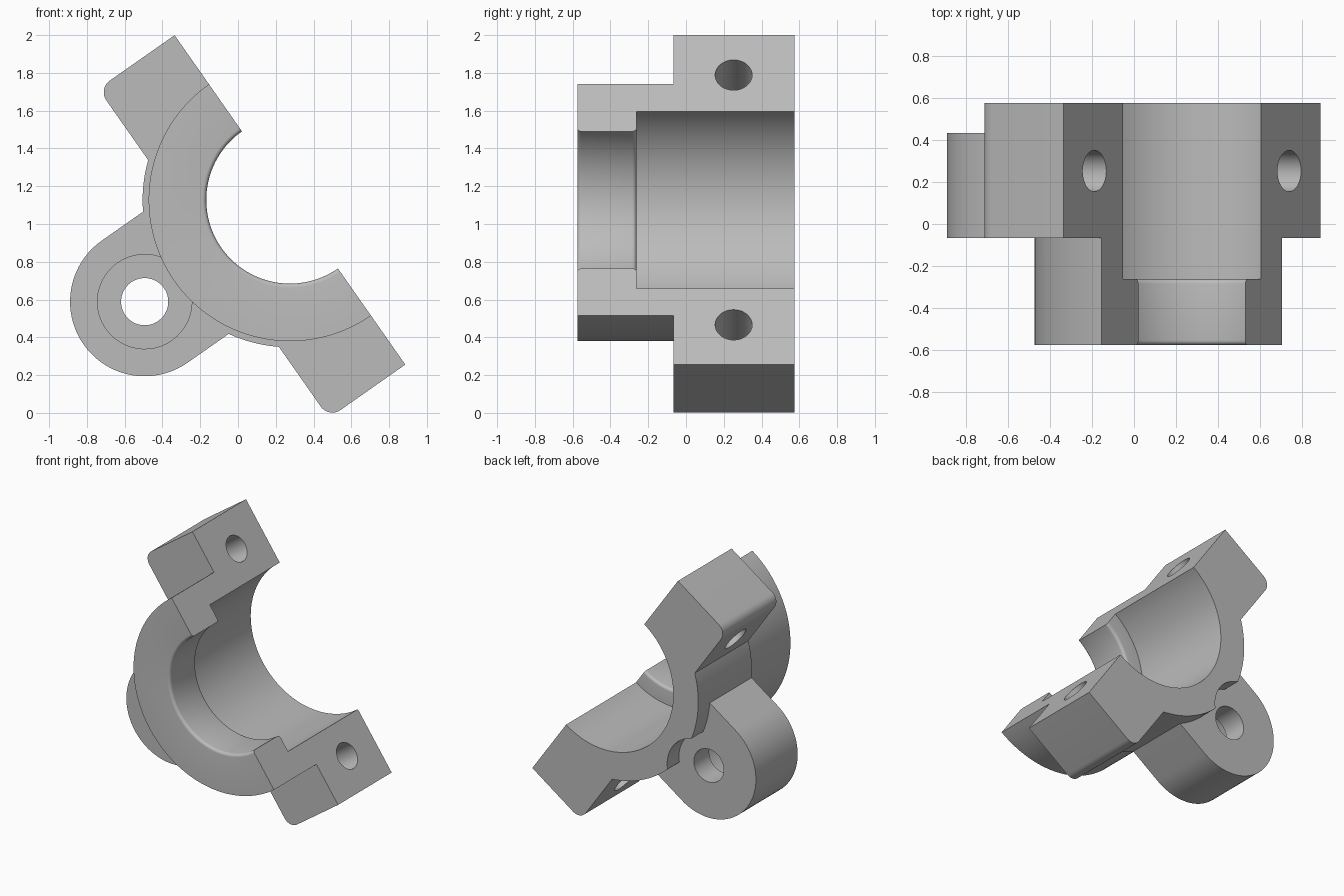
import bpy, bmesh
from math import sin, cos, pi, radians
from mathutils import Matrix

cube = bpy.data.objects.get("Cube")
if cube:
    bpy.data.objects.remove(cube, do_unlink=True)

# Working frame: x runs along the split face, y along the bore,
# z into the casting; the whole part is then tilted about the bore axis.
FRAME = Matrix.Translation((0.275, 0, 1.1275)) @ Matrix.Rotation(radians(-125), 4, 'Y')
BACK, FRONT, SHOULDER = 0.575, -0.575, -0.067
BORE, STEP_BORE, COLLAR, BODY = 0.443, 0.571, 0.748, 0.78
EAR_END, EAR_DEPTH, EAR_ROUND = 1.0645, 0.494, 0.075
LUG_Z, LUG_R, LUG_BACK = 0.939, 0.395, 0.433

grey = bpy.data.materials.new("cast_grey")
grey.use_nodes = True
colour = (0.5, 0.5, 0.5, 1)
grey.diffuse_color = colour
grey.node_tree.nodes["Principled BSDF"].inputs["Base Color"].default_value = colour


def loft(name, rings, closed_ring=True):
    """Solid from a list of matching outlines, capped at both ends."""
    bm = bmesh.new()
    loops = [[bm.verts.new(p) for p in ring] for ring in rings]
    n = len(loops[0])
    for a, b in zip(loops, loops[1:]):
        for i in range(n):
            j = (i + 1) % n
            bm.faces.new((a[i], a[j], b[j], b[i]))
    bm.faces.new(loops[0])
    bm.faces.new(loops[-1])
    bmesh.ops.recalc_face_normals(bm, faces=bm.faces)
    mesh = bpy.data.meshes.new(name)
    bm.to_mesh(mesh)
    bm.free()
    mesh.materials.append(grey)
    ob = bpy.data.objects.new(name, mesh)
    bpy.context.collection.objects.link(ob)
    ob.matrix_world = FRAME
    return ob


def arc(cx, cy, r, a0, a1, steps):
    angles = [radians(a0 + (a1 - a0) * i / steps) for i in range(steps + 1)]
    return [(cx + r * cos(a), cy + r * sin(a)) for a in angles]


def prism(name, outline, y0, y1):
    return loft(name, [[(x, y, z) for x, z in outline] for y in (y0, y1)])


def disc(name, r, y0, y1):
    return prism(name, arc(0, LUG_Z, r, 0, 352.5, 47), y0, y1)


def combine(target, other, operation):
    mod = target.modifiers.new(other.name, 'BOOLEAN')
    mod.operation, mod.solver, mod.object = operation, 'EXACT', other
    bpy.context.view_layer.objects.active = target
    bpy.ops.object.modifier_apply(modifier=mod.name)
    bpy.data.objects.remove(other, do_unlink=True)


# Half housing: stepped bore with rounded lips, revolved through half a turn
f = 0.022
step_y = -0.262
profile = (arc(BORE + f, FRONT + f, f, 270, 180, 5)
           + arc(BORE + f, step_y - f, f, 180, 90, 5)
           + [(STEP_BORE, step_y), (STEP_BORE, BACK), (BODY, BACK),
              (BODY, SHOULDER), (COLLAR, SHOULDER), (COLLAR, FRONT)])
turns = [pi * i / 72 for i in range(73)]
housing = loft("bearing_half_housing",
               [[(r * cos(a), y, r * sin(a) if 0 < a < pi else 0) for r, y in profile]
                for a in turns])

# Clamping ears with one rounded corner
for side in (1, -1):
    corner = arc(EAR_END - EAR_ROUND, EAR_DEPTH - EAR_ROUND, EAR_ROUND, 0, 90, 8)
    outline = [(0.6, 0), (EAR_END, 0)] + corner + [(0.6, EAR_DEPTH)]
    ear = prism("clamp_ear", [(side * x, z) for x, z in outline], SHOULDER, BACK)
    combine(housing, ear, 'UNION')

# Pivot lug
lug = prism("pivot_lug", [(LUG_R, 0.62)] + arc(0, LUG_Z, LUG_R, 0, 180, 40)
            + [(-LUG_R, 0.62)], SHOULDER, LUG_BACK)
combine(housing, lug, 'UNION')

# Lug hole, front counterbore and rear spot face
for name, r, y0, y1 in (("lug_hole", 0.125, -0.3, 0.7),
                        ("lug_counterbore", 0.25, SHOULDER, 0.25),
                        ("lug_spot_face", 0.25, LUG_BACK, 0.7)):
    combine(housing, disc(name, r, y0, y1), 'DIFFERENCE')

# Bolt holes through the ears
for side in (1, -1):
    ring = arc(side * 0.807, 0.252, 0.098, 0, 348.75, 31)
    hole = loft("bolt_hole", [[(x, y, z) for x, y in ring] for z in (-0.1, 0.7)])
    combine(housing, hole, 'DIFFERENCE')

# Smooth the round surfaces and keep the machined edges crisp
bpy.ops.object.select_all(action='DESELECT')
housing.select_set(True)
bpy.context.view_layer.objects.active = housing
bpy.ops.object.shade_smooth_by_angle(angle=radians(30))
